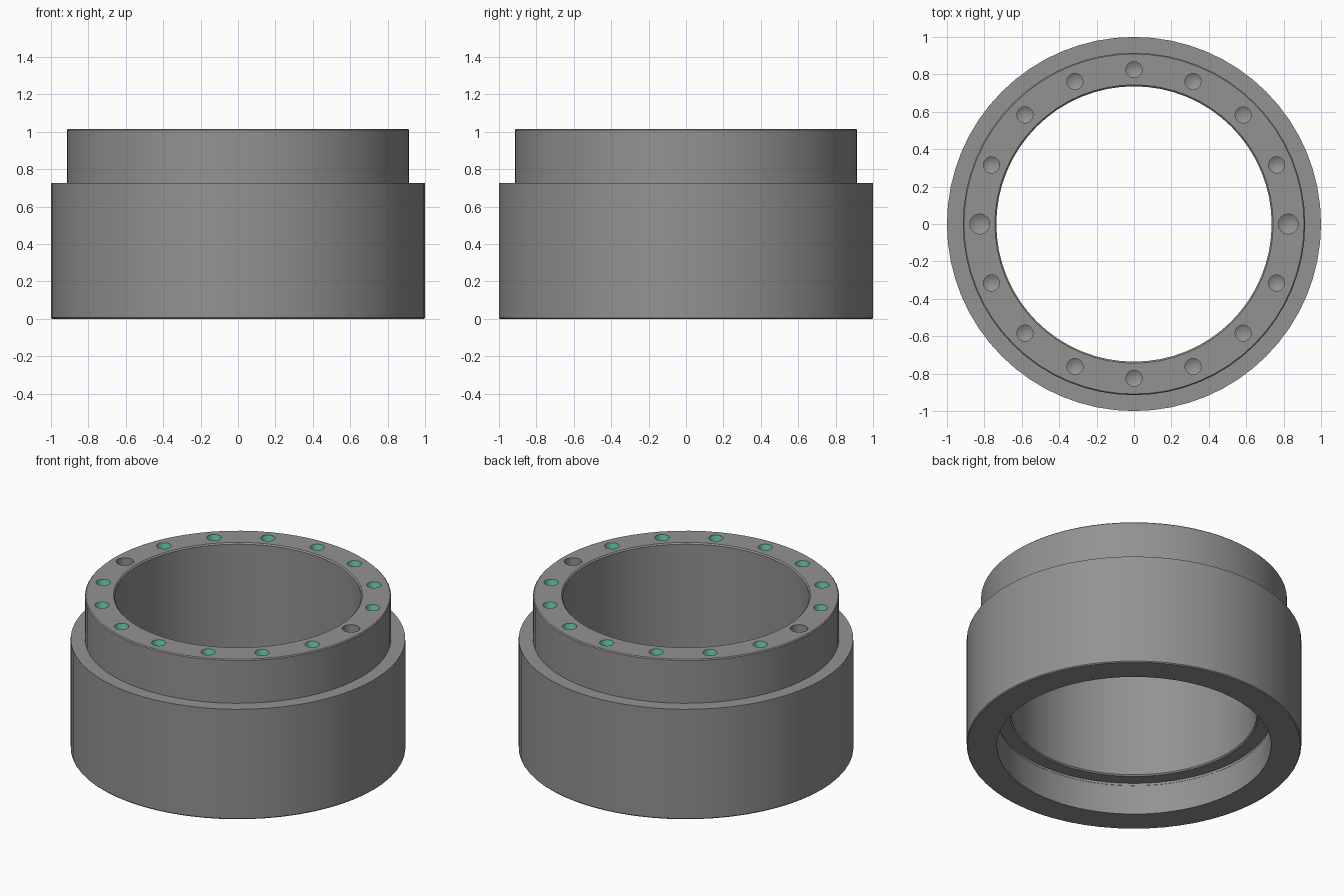
import bpy, bmesh, math

if "Cube" in bpy.data.objects:
    bpy.data.objects.remove(bpy.data.objects["Cube"])

SEGMENTS = 64
TOP = 1.015
HOLE_CIRCLE = 0.825


def lathe(bm, profile, segments, centre=(0, 0), wall_index=None):
    """Revolve a closed (radius, z) profile around a vertical axis."""
    rings = []
    for i in range(segments):
        a = 2 * math.pi * i / segments
        rings.append([bm.verts.new((centre[0] + r * math.cos(a),
                                    centre[1] + r * math.sin(a), z))
                      for r, z in profile])
    n = len(profile)
    for i in range(segments):
        a, b = rings[i], rings[(i + 1) % segments]
        for j in range(n):
            k = (j + 1) % n
            if profile[j][0] == 0 and profile[k][0] == 0:
                continue
            face = bm.faces.new((a[j], b[j], b[k], a[k]))
            if j == wall_index:
                face.material_index = 1


def finish(bm, name, materials):
    bmesh.ops.remove_doubles(bm, verts=bm.verts, dist=1e-5)
    bmesh.ops.dissolve_degenerate(bm, edges=bm.edges, dist=1e-6)
    bmesh.ops.recalc_face_normals(bm, faces=bm.faces)
    mesh = bpy.data.meshes.new(name)
    bm.to_mesh(mesh)
    bm.free()
    for m in materials:
        mesh.materials.append(m)
    obj = bpy.data.objects.new(name, mesh)
    bpy.context.collection.objects.link(obj)
    return obj


def material(name, colour):
    m = bpy.data.materials.new(name)
    m.diffuse_color = (*colour, 1)
    m.use_nodes = True
    m.node_tree.nodes["Principled BSDF"].inputs["Base Color"].default_value = m.diffuse_color
    return m


dark = material("dark_metal", (0.29, 0.29, 0.29))
teal = material("thread_teal", (0.17, 0.72, 0.55))

# Stepped ring: wide body, narrower collar, bore with a recess underneath
body_profile = [
    (0.995, 0), (1.0, 0.006), (1.0, 0.727), (0.915, 0.727),
    (0.915, TOP - 0.006), (0.909, TOP), (0.744, TOP), (0.736, TOP - 0.008),
    (0.736, 0.223), (0.744, 0.215), (0.826, 0.215), (0.826, 0.2),
    (0.82, 0.195), (0.82, 0),
]
bm = bmesh.new()
lathe(bm, body_profile, SEGMENTS)
ring = finish(bm, "stepped_ring", [dark, teal])

# Blind drilled holes: fourteen teal threaded ones and two larger plain ones
bm = bmesh.new()
for i in range(16):
    a = 2 * math.pi * i / 16
    plain = i % 8 == 0
    r = 0.053 if plain else 0.043
    floor = TOP - 0.2
    hole = [(0, floor - r * 0.58), (r, floor), (r, TOP + 0.05), (0, TOP + 0.05)]
    lathe(bm, hole, 24, (HOLE_CIRCLE * math.cos(a), HOLE_CIRCLE * math.sin(a)),
          None if plain else 1)
cutter = finish(bm, "hole_cutter", [dark, teal])
cutter.hide_render = True

# Cut the holes, keeping the thread colour on their walls
mod = ring.modifiers.new("drill_holes", 'BOOLEAN')
mod.operation = 'DIFFERENCE'
mod.solver = 'EXACT'
mod.material_mode = 'INDEX'
mod.object = cutter
bpy.context.view_layer.objects.active = ring
ring.select_set(True)
bpy.ops.object.modifier_apply(modifier=mod.name)
bpy.data.objects.remove(cutter)

bpy.ops.object.shade_smooth_by_angle(angle=math.radians(25))
